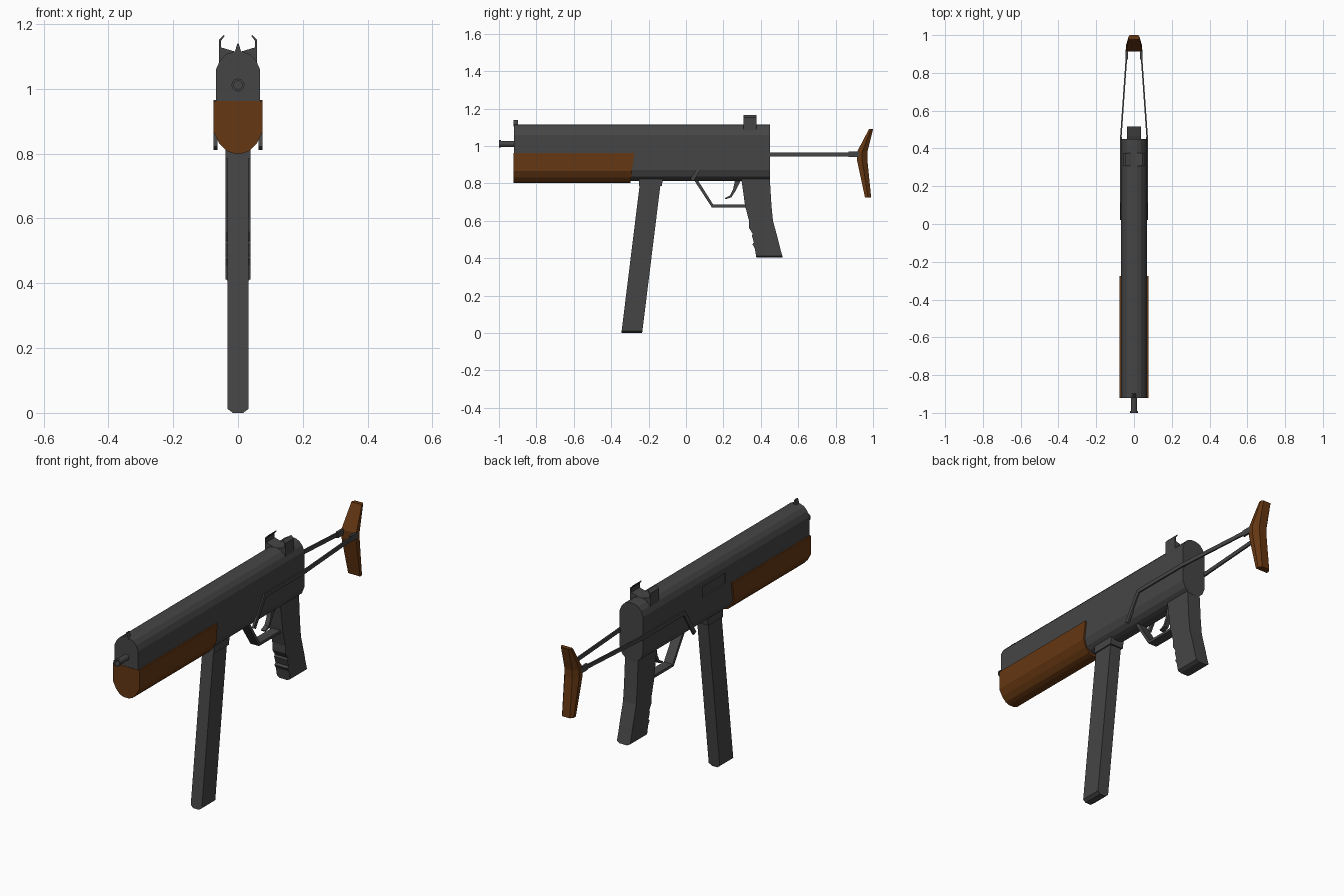
import bpy, bmesh, math


def material(name, color):
    m = bpy.data.materials.new(name)
    m.diffuse_color = (*color, 1)
    return m


METAL = material("dark_metal", (0.06, 0.06, 0.06))
WOOD = material("wood", (0.13, 0.038, 0.006))


def loft(name, rings, mat=METAL, mirror=False):
    """Skin equal-length rings of 3D points and cap both ends."""
    bm = bmesh.new()
    vr = [[bm.verts.new(p) for p in ring] for ring in rings]
    n = len(vr[0])
    for a, b in zip(vr, vr[1:]):
        for i in range(n):
            j = (i + 1) % n
            bm.faces.new((a[i], a[j], b[j], b[i]))
    bm.faces.new(vr[0][::-1])
    bm.faces.new(vr[-1])
    bmesh.ops.recalc_face_normals(bm, faces=bm.faces)
    me = bpy.data.meshes.new(name)
    bm.to_mesh(me)
    bm.free()
    ob = bpy.data.objects.new(name, me)
    bpy.context.collection.objects.link(ob)
    me.materials.append(mat)
    if mirror:
        ob.modifiers.new("mirror", 'MIRROR')
    return ob


def side_prism(name, yz, x0, x1, **kw):
    return loft(name, [[(x, y, z) for y, z in yz] for x in (x0, x1)], **kw)


def front_prism(name, xz, y0, y1, **kw):
    return loft(name, [[(x, y, z) for x, z in xz] for y in (y0, y1)], **kw)


def symmetric(half):
    """Close a half outline (x > 0) by reflecting it."""
    return half + [(-x, z) for x, z in reversed(half)]


def column(name, stations, **kw):
    """Stacked rectangles: z, front y, back y, half width."""
    return loft(name, [[(-w, f, z), (w, f, z), (w, b, z), (-w, b, z)]
                       for z, f, b, w in stations], **kw)


# receiver with shallow ejection port on the left
receiver = front_prism("receiver", symmetric([
    (0.014, 0.813), (0.034, 0.82), (0.054, 0.837), (0.068, 0.872),
    (0.068, 1.06), (0.056, 1.087), (0.038, 1.106), (0.015, 1.115)]), -0.92, 0.45)
cutter = side_prism("port_cutter", [(-0.23, 0.975), (-0.04, 0.975), (-0.04, 1.03), (-0.23, 1.03)],
                    -0.1, -0.06)
cutter.hide_render = True
cutter.hide_set(True)
cut = receiver.modifiers.new("port", 'BOOLEAN')
cut.object = cutter
cut.operation = 'DIFFERENCE'

# wooden fore-end, its rear face slanted
fore = symmetric([(0.015, 0.801), (0.036, 0.809), (0.058, 0.832), (0.076, 0.867), (0.076, 0.963)])
loft("wood_fore_end", [[(x, -0.922, z) for x, z in fore],
                       [(x, -0.298 + (z - 0.8) * 0.14, z) for x, z in fore]], mat=WOOD)

# barrel with a wider muzzle and a bore
rings = []
for y, r in ((-0.9, 0.016), (-0.99, 0.016), (-0.99, 0.02), (-1.0, 0.02), (-1.0, 0.013), (-0.96, 0.013)):
    rings.append([(r * math.cos(i * math.pi / 6), y, 1.012 + r * math.sin(i * math.pi / 6))
                  for i in range(12)])
loft("barrel", rings)

# sights
front_prism("front_sight", symmetric([(0.012, 1.105), (0.008, 1.12), (0.002, 1.14)]), -0.921, -0.897)
front_prism("rear_sight", symmetric([
    (0.058, 1.08), (0.058, 1.152), (0.043, 1.167), (0.042, 1.162),
    (0.052, 1.149), (0.052, 1.128), (0.012, 1.116)]), 0.307, 0.377)

# magazine and its collar
column("magazine_collar", [(0.785, -0.252, -0.13, 0.038), (0.83, -0.25, -0.122, 0.038)])
column("magazine", [(0.0, -0.345, -0.235, 0.016), (0.012, -0.344, -0.233, 0.032),
                    (0.83, -0.243, -0.132, 0.032)])

# pistol grip with finger notches
column("pistol_grip", [
    (0.403, 0.376, 0.517, 0.022), (0.412, 0.375, 0.515, 0.038), (0.455, 0.367, 0.503, 0.038),
    (0.475, 0.355, 0.498, 0.038), (0.485, 0.363, 0.496, 0.038), (0.52, 0.352, 0.487, 0.038),
    (0.53, 0.357, 0.484, 0.038), (0.56, 0.338, 0.476, 0.038), (0.6, 0.337, 0.465, 0.038),
    (0.68, 0.316, 0.457, 0.038), (0.83, 0.295, 0.448, 0.038)])

# trigger guard and trigger
side_prism("trigger_guard", [(0.035, 0.83), (0.138, 0.672), (0.33, 0.672), (0.33, 0.686),
                             (0.146, 0.686), (0.055, 0.83)], -0.025, 0.025)
side_prism("trigger", [(0.265, 0.83), (0.252, 0.77), (0.235, 0.735), (0.207, 0.722), (0.21, 0.715),
                       (0.243, 0.726), (0.268, 0.765), (0.3, 0.83)], -0.012, 0.012)

# folding stock: bent side rails, converging arms, hinge lugs
side_prism("stock_rail", [(0.46, 0.966), (0.112, 0.966), (0.022, 0.822), (0.04, 0.812),
                          (0.124, 0.945), (0.46, 0.945)], 0.064, 0.075, mirror=True)
loft("stock_arm", [[(x - 0.004, y, 0.945), (x + 0.004, y, 0.945), (x + 0.004, y, 0.966), (x - 0.004, y, 0.966)]
                   for x, y in ((0.071, 0.44), (0.037, 0.925))], mirror=True)
column("stock_lug", [(0.94, 0.87, 0.925, 0.006), (0.971, 0.87, 0.925, 0.006)])
lug = bpy.data.objects["stock_lug"]
for v in lug.data.vertices:
    v.co.x += 0.038
lug.modifiers.new("mirror", 'MIRROR')

# wooden butt plate, narrowing toward the shoulder
rings = []
for z, f, b, w in ((0.725, 0.957, 0.99, 0.034), (0.925, 0.914, 0.97, 0.043),
                   (0.968, 0.914, 0.97, 0.043), (1.09, 0.978, 1.0, 0.03)):
    m = (f + b) / 2
    rings.append([(-w, f, z), (w, f, z), (w, m, z), (0.022, b, z), (-0.022, b, z), (-w, m, z)])
loft("butt_plate", rings, mat=WOOD)
